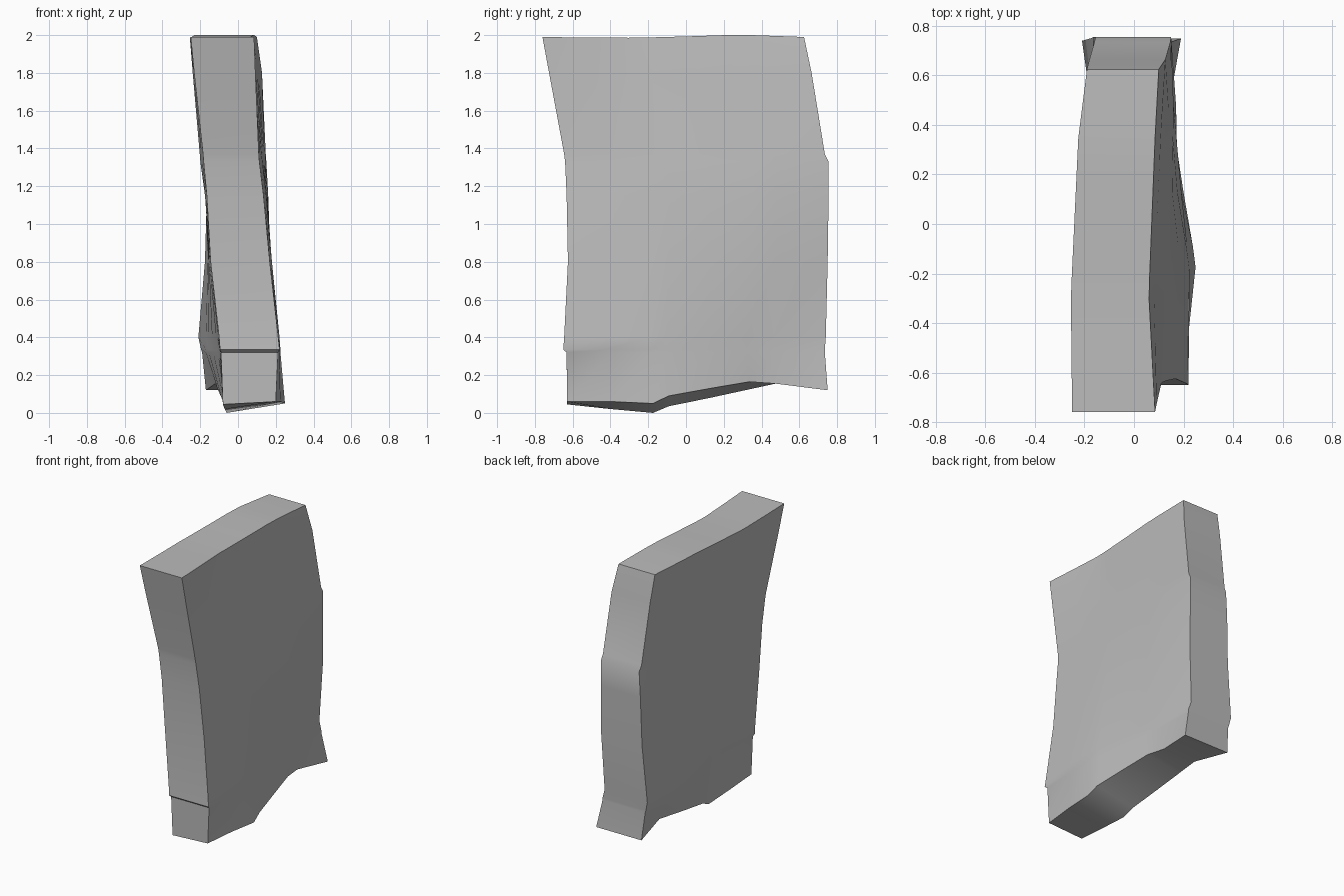
import bpy
import bmesh
import math

default_cube = bpy.data.objects.get("Cube")
if default_cube:
    bpy.data.objects.remove(default_cube, do_unlink=True)


def make_material(name, colour):
    material = bpy.data.materials.new(name)
    material.use_nodes = True
    material.diffuse_color = colour
    shader = material.node_tree.nodes["Principled BSDF"]
    shader.inputs["Base Color"].default_value = colour
    return material


def sample(keys, values, u):
    """Piecewise linear value at u."""
    for i in range(len(keys) - 1):
        if u <= keys[i + 1]:
            t = (u - keys[i]) / (keys[i + 1] - keys[i])
            return values[i] + t * (values[i + 1] - values[i])
    return values[-1]


# Positions from the front edge to the back edge of the slab
CONTROLS = (0, .34, .8, 1)
COLUMNS = (0, .17, .33, .39, .55, .7, .8, 1)

# Courses from base to top: height, front y, back y, left x and right x profiles
COURSES = [
    (0, -.63, .75, (.2, .25, .14, .19), (-.08, -.06, -.12, -.17)),
    (.32, -.632, .735, (.212, .225, .155, .15), (-.09, -.1, -.17, -.19)),
    (.335, -.65, .735, (.22, .225, .155, .15), (-.095, -.1, -.17, -.195)),
    (.4, -.645, .74, (.213, .22, .16, .13), (-.1, -.11, -.17, -.21)),
    (.8, -.625, .75, (.168, .18, .17, .15), (-.145, -.15, -.16, -.175)),
    (1.15, -.632, .755, (.135, .15, .16, .15), (-.165, -.175, -.17, -.165)),
    (1.33, -.64, .755, (.113, .13, .145, .15), (-.182, -.2, -.175, -.155)),
    (1.37, -.645, .735, (.11, .125, .14, .147), (-.185, -.203, -.177, -.16)),
    (1.8, -.725, .665, (.092, .08, .11, .127), (-.232, -.24, -.2, -.18)),
    (1.99, -.76, .625, (.085, .06, .085, .1), (-.25, -.255, -.225, -.19)),
]

# Uneven heights of the broken base and the top
BASE_LEFT = (.06, .06, .05, .09, .13, .165, .155, .12)
BASE_RIGHT = (.045, .02, 0, .035, .08, .125, .155, .12)
TOP = (.0, -.003, -.004, -.003, .003, .01, .01, 0)


def course_points(index, course, side):
    z, front, back, left, right = course
    points = []
    for i, u in enumerate(COLUMNS):
        height = z
        if index == 0:
            height = (BASE_LEFT if side == 0 else BASE_RIGHT)[i]
        elif index == len(COURSES) - 1:
            height += TOP[i]
        x = sample(CONTROLS, (left, right)[side], u)
        points.append((x, front + (back - front) * u, height))
    return points


def build_slab():
    bm = bmesh.new()
    left, right = [
        [[bm.verts.new(p) for p in course_points(i, c, side)]
         for i, c in enumerate(COURSES)]
        for side in (0, 1)
    ]

    def strip(a, b):
        for i in range(len(a) - 1):
            bm.faces.new((a[i], a[i + 1], b[i + 1], b[i]))

    # Broad side faces
    for grid in (left, right):
        for lower, upper in zip(grid, grid[1:]):
            strip(lower, upper)
    # Narrow front and back edges
    for end in (0, -1):
        strip([row[end] for row in left], [row[end] for row in right])
    # Base and top
    for end in (0, -1):
        strip(left[end], right[end])

    bmesh.ops.recalc_face_normals(bm, faces=bm.faces)
    mesh = bpy.data.meshes.new("stone_slab")
    bm.to_mesh(mesh)
    bm.free()
    slab = bpy.data.objects.new("stone_slab", mesh)
    bpy.context.collection.objects.link(slab)
    return slab


slab = build_slab()
slab.data.materials.append(make_material("grey stone", (.5, .5, .5, 1)))

# Smooth broad faces with crisp broken edges
bpy.ops.object.select_all(action="DESELECT")
slab.select_set(True)
bpy.context.view_layer.objects.active = slab
bpy.ops.object.shade_smooth_by_angle(angle=math.radians(30))
